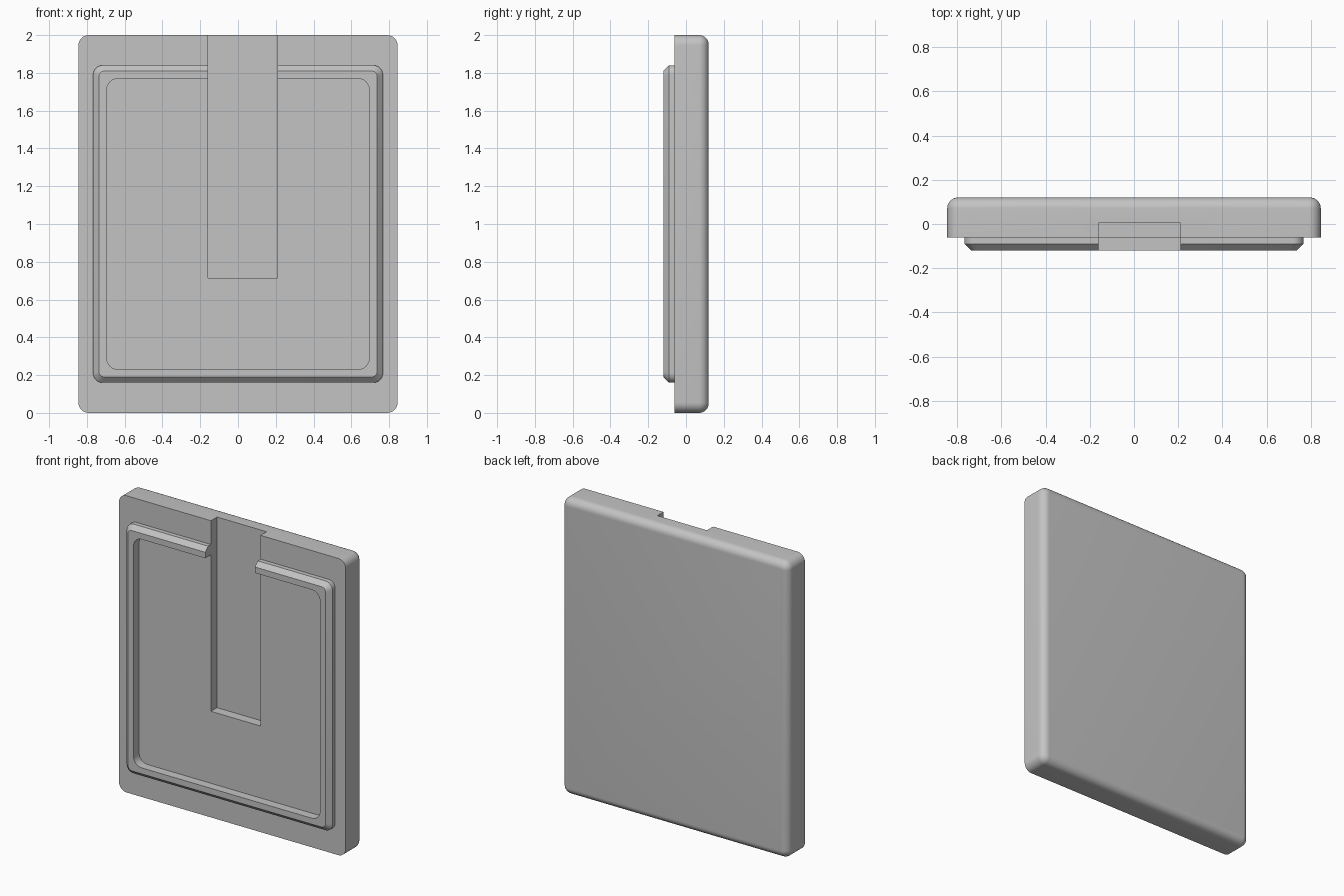
import bpy, bmesh, math

if "Cube" in bpy.data.objects:
    bpy.data.objects.remove(bpy.data.objects["Cube"], do_unlink=True)

HALF_W, HALF_H, MID_Z = 0.845, 1.0, 1.0
BACK_Y, FACE_Y, RIM_Y = 0.12, -0.06, -0.12
FILLET, STEPS = 0.05, 8

grey = bpy.data.materials.new("plain grey")
grey.use_nodes = True
grey.diffuse_color = (0.55, 0.55, 0.55, 1)
grey.node_tree.nodes["Principled BSDF"].inputs["Base Color"].default_value = (0.55, 0.55, 0.55, 1)


def rounded_loop(bm, half_w, half_h, radius, y):
    """Rounded rectangle in the xz plane."""
    verts = []
    for corner, (sx, sz) in enumerate([(1, 1), (-1, 1), (-1, -1), (1, -1)]):
        for i in range(STEPS + 1):
            a = math.pi / 2 * (corner + i / STEPS)
            x = sx * (half_w - radius) + radius * math.cos(a)
            z = sz * (half_h - radius) + radius * math.sin(a)
            verts.append(bm.verts.new((x, y, MID_Z + z)))
    return verts


def loft(name, sections):
    """Skin a stack of rounded loops and cap both ends."""
    bm = bmesh.new()
    loops = [rounded_loop(bm, *s) for s in sections]
    for a, b in zip(loops, loops[1:]):
        for i in range(len(a)):
            j = (i + 1) % len(a)
            bm.faces.new((a[i], a[j], b[j], b[i]))
    bm.faces.new(loops[0])
    bm.faces.new(loops[-1])
    bmesh.ops.recalc_face_normals(bm, faces=bm.faces)
    mesh = bpy.data.meshes.new(name)
    bm.to_mesh(mesh)
    bm.free()
    mesh.materials.append(grey)
    obj = bpy.data.objects.new(name, mesh)
    bpy.context.collection.objects.link(obj)
    return obj


# Rounded back edge, then the square front edge of the plate
sections = []
for i in range(STEPS + 1):
    a = math.pi / 2 * i / STEPS
    inset = FILLET * (1 - math.sin(a))
    sections.append((HALF_W - inset, HALF_H - inset, FILLET + 0.005 - inset,
                     BACK_Y - FILLET * (1 - math.cos(a))))
sections.append((HALF_W, HALF_H, FILLET + 0.005, FACE_Y))

# Raised rim with a chamfered outer edge, and the floor inside it
sections += [
    (0.767, 0.84, 0.05, FACE_Y),
    (0.767, 0.84, 0.05, RIM_Y + 0.03),
    (0.737, 0.81, 0.03, RIM_Y),
    (0.695, 0.77, 0.06, RIM_Y),
    (0.695, 0.77, 0.06, FACE_Y),
]
panel = loft("rimmed_panel", sections)

# Slot running down from the top edge
bpy.ops.mesh.primitive_cube_add(size=1, location=(0.025, -0.1475, 1.4575))
cutter = bpy.context.object
cutter.name = "slot_cutter"
cutter.scale = (0.37, 0.305, 1.485)
cutter.hide_render = True
cutter.data.materials.append(grey)

bpy.ops.object.select_all(action="DESELECT")
bpy.context.view_layer.objects.active = panel
panel.select_set(True)
slot = panel.modifiers.new("slot", "BOOLEAN")
slot.operation = "DIFFERENCE"
slot.solver = "EXACT"
slot.object = cutter
bpy.ops.object.modifier_apply(modifier=slot.name)
bpy.data.objects.remove(cutter, do_unlink=True)
bpy.ops.object.shade_smooth_by_angle(angle=math.radians(30))
